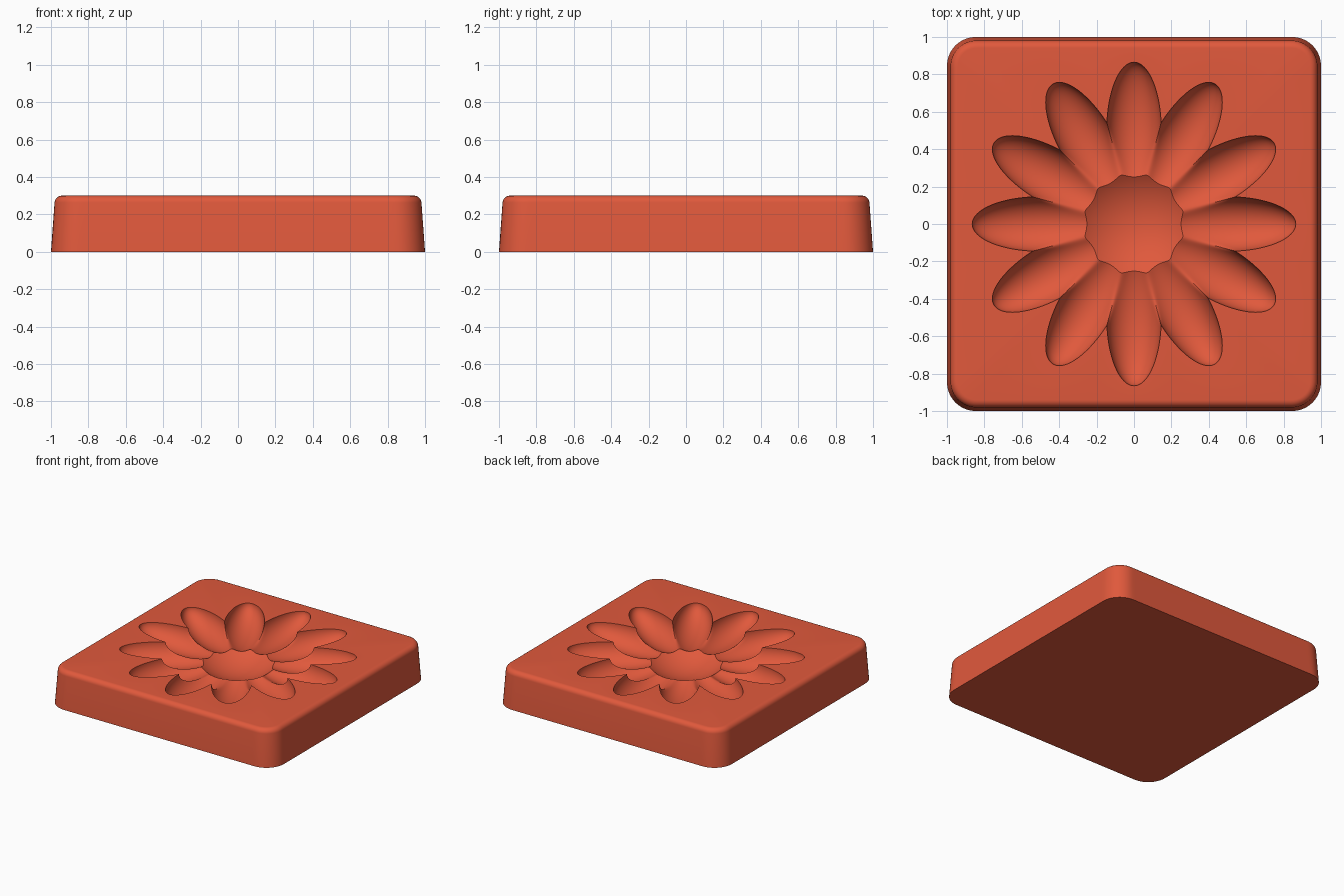
import bpy
import bmesh
from math import sin, cos, pi, sqrt, radians, atan2

if "Cube" in bpy.data.objects:
    bpy.data.objects.remove(bpy.data.objects["Cube"])

HEIGHT = 0.3
STEPS = 480                                  # points around each ring
PETALS = 12
MID, LONG, WIDE, DEEP = 0.5, 0.365, 0.146, 0.14   # petal ellipsoid
BOWL_R, BOWL_DEEP = 0.45, 0.18               # central spherical bowl


def petal_depth(r, a):
    """Soft union of the ellipsoid petals nearest to this direction."""
    total = 0
    step = 2 * pi / PETALS
    base = round(a / step)
    for k in (-1, 0, 1):
        b = a - (base + k) * step
        q = 1 - ((r * cos(b) - MID) / LONG) ** 2 - (r * sin(b) / WIDE) ** 2
        if q > 1e-9:
            total += (DEEP * sqrt(q)) ** 7
    return total ** (1 / 7)


def bowl_depth(r):
    return BOWL_DEEP - BOWL_R + sqrt(BOWL_R ** 2 - r * r)


def bisect(inside, low, high):
    for _ in range(30):
        m = (low + high) / 2
        low, high = (m, high) if inside(m) else (low, m)
    return low


def rounded_square(a, half, corner):
    """Distance from the centre to a rounded square's edge."""
    c, s = abs(cos(a)), abs(sin(a))
    core = half - corner

    def inside(r):
        dx, dy = max(r * c - core, 0), max(r * s - core, 0)
        return dx * dx + dy * dy < corner * corner
    return bisect(inside, 0, 1.5 * half)


angles = [2 * pi * i / STEPS for i in range(STEPS)]
bowl_rim = [bisect(lambda r: bowl_depth(r) > petal_depth(r, a), 0.15, 0.35) for a in angles]
flower_edge = [bisect(lambda r: petal_depth(r, a) > 0, 0.45, 0.9) for a in angles]

# Rings from the middle outwards: bowl, petals, top, rounded rim, tapered side
rings = []
for j in range(1, 21):
    rings.append([(rim * j / 20, HEIGHT - bowl_depth(rim * j / 20)) for rim in bowl_rim])
for j in range(1, 61):
    t = 1 - (1 - j / 60) ** 1.8
    ring = []
    for a, rim, edge in zip(angles, bowl_rim, flower_edge):
        r = rim + (edge - rim) * t
        ring.append((r, HEIGHT - (petal_depth(r, a) if j < 60 else 0)))
    rings.append(ring)
FILLET = 0.04
for j in range(9):
    t = radians(86) * j / 8
    half = 0.941 + FILLET * sin(t)
    z = HEIGHT - FILLET * (1 - cos(t))
    rings.append([(rounded_square(a, half, half - 0.841), z) for a in angles])
rings.append([(rounded_square(a, 1.0, 0.155), 0) for a in angles])

bm = bmesh.new()
loops = [[bm.verts.new((r * cos(a), r * sin(a), z)) for a, (r, z) in zip(angles, ring)]
         for ring in rings]
middle = bm.verts.new((0, 0, HEIGHT - BOWL_DEEP))
for i in range(STEPS):
    n = (i + 1) % STEPS
    bm.faces.new((middle, loops[0][i], loops[0][n]))
    for inner, outer in zip(loops, loops[1:]):
        bm.faces.new((inner[i], outer[i], outer[n], inner[n]))
bm.faces.new(list(reversed(loops[-1])))

mesh = bpy.data.meshes.new("flower_tile")
bm.to_mesh(mesh)
bm.free()
tile = bpy.data.objects.new("flower_tile", mesh)
bpy.context.collection.objects.link(tile)

# Terracotta colour
mat = bpy.data.materials.new("terracotta_red")
mat.use_nodes = True
colour = (0.75, 0.1, 0.045, 1)
mat.diffuse_color = colour
mat.node_tree.nodes["Principled BSDF"].inputs["Base Color"].default_value = colour
mesh.materials.append(mat)

bpy.ops.object.select_all(action="DESELECT")
tile.select_set(True)
bpy.context.view_layer.objects.active = tile
bpy.ops.object.shade_smooth_by_angle(angle=radians(30))
